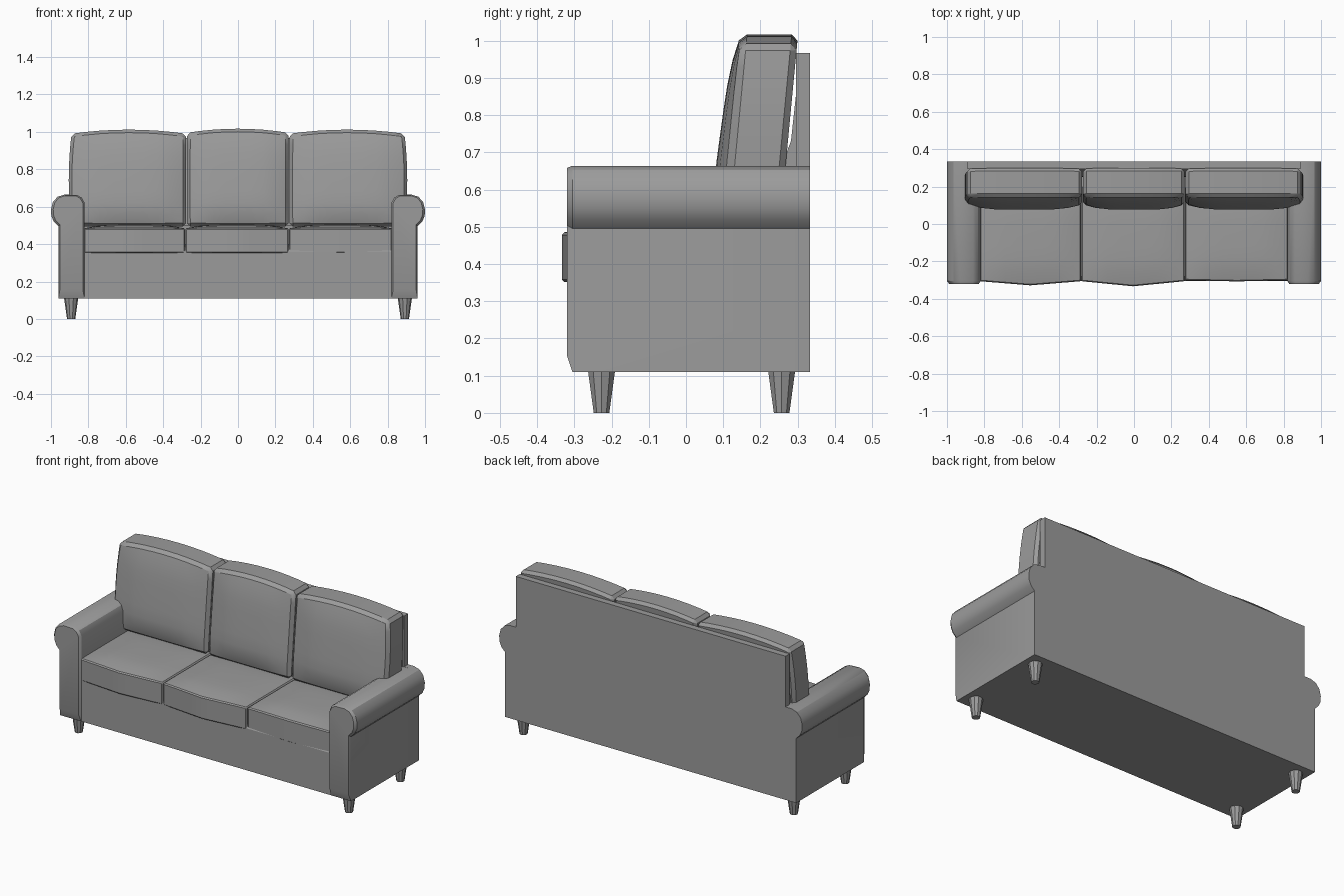
import bpy, bmesh, math

if "Cube" in bpy.data.objects:
    bpy.data.objects.remove(bpy.data.objects["Cube"])

# One grey upholstery colour
grey = bpy.data.materials.new("grey_fabric")
colour = (0.33, 0.33, 0.33, 1)
grey.diffuse_color = colour
grey.use_nodes = True
grey.node_tree.nodes["Principled BSDF"].inputs["Base Color"].default_value = colour


def finish(name, bm, angle=30, bevel=0):
    bmesh.ops.recalc_face_normals(bm, faces=bm.faces)
    mesh = bpy.data.meshes.new(name)
    bm.to_mesh(mesh)
    bm.free()
    mesh.materials.append(grey)
    obj = bpy.data.objects.new(name, mesh)
    bpy.context.collection.objects.link(obj)
    bpy.ops.object.select_all(action="DESELECT")
    bpy.context.view_layer.objects.active = obj
    obj.select_set(True)
    if bevel:
        mod = obj.modifiers.new("soft_edge", "BEVEL")
        mod.width, mod.segments, mod.angle_limit = bevel, 1, math.radians(45)
        bpy.ops.object.modifier_apply(modifier=mod.name)
    bpy.ops.object.shade_smooth_by_angle(angle=math.radians(angle))
    return obj


def loft(name, rings, angle=30):
    """Skin matching rings of points and cap both ends."""
    bm = bmesh.new()
    rows = [[bm.verts.new(p) for p in ring] for ring in rings]
    n = len(rows[0])
    for a, b in zip(rows, rows[1:]):
        for i in range(n):
            j = (i + 1) % n
            bm.faces.new((a[i], a[j], b[j], b[i]))
    bm.faces.new(rows[0])
    bm.faces.new(rows[-1])
    return finish(name, bm, angle)


def cushion(name, shape, bevel):
    """Gridded cube whose unit coordinates are remapped by a shape rule."""
    bm = bmesh.new()
    bmesh.ops.create_cube(bm, size=2)
    bmesh.ops.subdivide_edges(bm, edges=bm.edges[:], cuts=7, use_grid_fill=True)
    for v in bm.verts:
        v.co = shape(*v.co)
    finish(name, bm, 32, bevel)


def puff(a, b):
    return (1 - a ** 4) * (1 - b ** 4)


# Rolled arms with a chamfered front
arm = [(.82, .11), (.96, .11), (.96, .495), (.985, .52), (.998, .55), (1, .585),
       (.99, .625), (.965, .653), (.93, .664), (.86, .662), (.835, .648), (.82, .62)]
for side, label in ((1, "left"), (-1, "right")):
    rings = [[(side * x, y, z) for x, z in arm] for y in (.3, -.305)]
    rings.append([(side * (.9 + (x - .9) * .88), -.32, .6 + (z - .6) * .91) for x, z in arm])
    loft(label + "_arm", rings)

# Back board, following the arm outline below and narrower above
half = arm[1:9] + [(.89, .664), (.89, .967)]
outline = half + [(-x, z) for x, z in reversed(half)]
loft("back_board", [[(x, y, z) for x, z in outline] for y in (.295, .333)])

# Sloped filler between the back board and the back cushions
filler = [(.333, .5), (.25, .5), (.255, .66), (.282, .73), (.295, .85), (.31, .85)]
loft("back_filler", [[(x, y, z) for y, z in filler] for x in (-.88, .88)])

# Base box
base = [(-.305, .11), (.31, .11), (.31, .4), (-.28, .4), (-.305, .36)]
loft("base", [[(x, y, z) for y, z in base] for x in (-.825, .825)])

# Seat cushions: left edge, right edge, front edge, front bulge
seats = {"right": (-.825, -.284, -.306, .022), "middle": (-.281, .27, -.306, .027),
         "left": (.273, .825, -.301, .006)}
for label, (x0, x1, front, bulge) in seats.items():
    def seat(u, t, v):
        y = front + (t + 1) / 2 * (.2 - front)
        if t < 0:
            y -= bulge * (1 - abs(u)) * -t
        z = .352 + (v + 1) / 2 * .132
        if v > 0:
            z += .02 * puff(u, t) * v
        return x0 + (u + 1) / 2 * (x1 - x0), y, z
    cushion(label + "_seat_cushion", seat, .006)

# Leaning back cushions: left edge, right edge, outer side, top height
backs = {"right": (-.89, -.278, -1, .99), "middle": (-.272, .27, 0, .995),
         "left": (.276, .89, 1, .99)}
for label, (x0, x1, outer, top) in backs.items():
    def back(u, t, v):
        x = x0 + (u + 1) / 2 * (x1 - x0)
        if outer:
            x += outer * .015 * max(0, u * outer) * (1 - v * v)
        z = .495 + (v + 1) / 2 * (top - .495)
        if v > 0:
            z += .022 * (1 - u * u) * v
        y = .175 + t * .077 + (z - .5) * .095
        if t < 0:
            y += t * .03 * puff(u, v) * (1 - .35 * v)
        return x, y, z
    cushion(label + "_back_cushion", back, .017)

# Tapered legs
for x, xl in ((-.892, "right"), (.892, "left")):
    for y, yl in ((-.227, "front"), (.257, "back")):
        turn = [math.tau * i / 10 for i in range(10)]
        loft(f"{yl}_{xl}_leg", [[(x + r * math.cos(a), y + r * math.sin(a), z) for a in turn]
                                for r, z in ((.022, 0), (.038, .112))])
